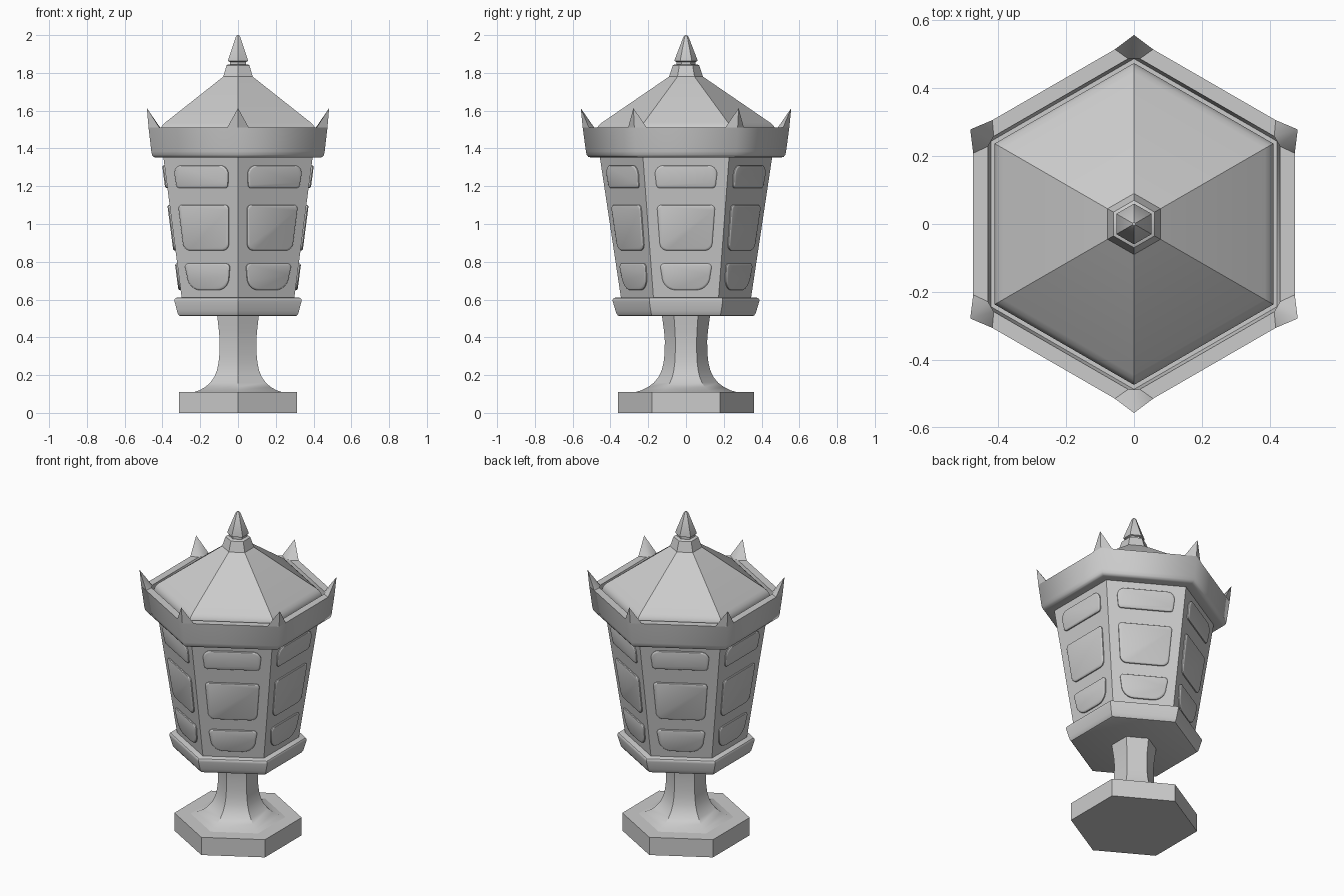
import bpy, bmesh
from math import sin, cos, pi, sqrt, radians
from mathutils import Vector

if "Cube" in bpy.data.objects:
    bpy.data.objects.remove(bpy.data.objects["Cube"])

C30 = sqrt(3) / 2


def finish(name, bm, angle=32):
    bmesh.ops.recalc_face_normals(bm, faces=bm.faces)
    me = bpy.data.meshes.new(name)
    bm.to_mesh(me)
    bm.free()
    ob = bpy.data.objects.new(name, me)
    bpy.context.collection.objects.link(ob)
    bpy.ops.object.select_all(action='DESELECT')
    ob.select_set(True)
    bpy.context.view_layer.objects.active = ob
    bpy.ops.object.shade_smooth_by_angle(angle=radians(angle))
    return ob


def corner(r, z, k):
    a = pi / 2 + k * pi / 3
    return Vector((r * cos(a), r * sin(a), z))


def hex_lathe(name, profile, closed=False, angle=32):
    """Sweep a (corner radius, height) profile around a hexagon."""
    bm = bmesh.new()
    rings = [[bm.verts.new(corner(r, z, k)) for k in range(6)] for r, z in profile]
    pairs = list(zip(rings, rings[1:]))
    if closed:
        pairs.append((rings[-1], rings[0]))
    else:
        bm.faces.new(rings[0])
        bm.faces.new(rings[-1])
    for a, b in pairs:
        for k in range(6):
            j = (k + 1) % 6
            bm.faces.new((a[k], a[j], b[j], b[k]))
    return finish(name, bm, angle)


# foot and flared stem
hex_lathe("base_plinth", [(0.36, 0), (0.36, 0.11)])
hex_lathe("stem", [(0.275, 0.108), (0.235, 0.12), (0.2, 0.137), (0.17, 0.16), (0.145, 0.19),
                   (0.129, 0.225), (0.119, 0.265), (0.114, 0.31), (0.112, 0.38),
                   (0.116, 0.43), (0.122, 0.475), (0.128, 0.52)])

# lower collar
hex_lathe("lower_collar", [(0.35, 0.512), (0.36, 0.515), (0.368, 0.525), (0.373, 0.54),
                           (0.388, 0.59), (0.388, 0.6), (0.383, 0.607), (0.375, 0.61)])

# tapered lantern body
R0, Z0, R1, Z1 = 0.343, 0.6, 0.457, 1.36


def body_r(z):
    return R0 + (R1 - R0) * (z - Z0) / (Z1 - Z0)


hex_lathe("lantern_body", [(R0, Z0), (R1, Z1)])


# raised rounded panels, three on each face
def panel_outline(zb, zt, rb, rt, inset):
    wb, wt = 0.365 * body_r(zb) - inset, 0.365 * body_r(zt) - inset
    zb, zt = zb + inset, zt - inset
    pts = []
    for cx, cz, r, a0 in ((wb - rb, zb + rb, rb, -90), (wt - rt, zt - rt, rt, 0),
                          (-wt + rt, zt - rt, rt, 90), (-wb + rb, zb + rb, rb, 180)):
        for i in range(7):
            a = radians(a0 + 15 * i)
            pts.append((cx + r * cos(a), cz + r * sin(a)))
    return pts


LAYERS = ((0, -0.003), (0, 0.006), (0.003, 0.010), (0.008, 0.012))
for label, spec in (("lower", (0.65, 0.79, 0.075, 0.02)),
                    ("middle", (0.86, 1.10, 0.04, 0.02)),
                    ("upper", (1.19, 1.31, 0.02, 0.045))):
    bm = bmesh.new()
    for k in range(6):
        a = k * pi / 3
        n, t = Vector((cos(a), sin(a), 0)), Vector((-sin(a), cos(a), 0))
        rings = [[bm.verts.new(n * (body_r(z) * C30 + d) + t * u + Vector((0, 0, z)))
                  for u, z in panel_outline(*spec, inset)] for inset, d in LAYERS]
        for p, q in zip(rings, rings[1:]):
            m = len(p)
            for i in range(m):
                j = (i + 1) % m
                bm.faces.new((p[i], p[j], q[j], q[i]))
        bm.faces.new(rings[-1])
    finish(label + "_panels", bm)

# crown band with hollow top
RIM_O, RIM_I, RIM_Z = 0.547, 0.497, 1.512
hex_lathe("crown_band", [(0.44, 1.352), (0.505, 1.352), (0.518, 1.356), (0.526, 1.366),
                         (0.53, 1.385), (RIM_O, RIM_Z), (RIM_I, RIM_Z), (0.487, 1.46),
                         (0.44, 1.46)], closed=True, angle=62)

# pointed spikes on the crown corners
bm = bmesh.new()
for k in range(6):
    o, i = corner(RIM_O, RIM_Z, k), corner(RIM_I, RIM_Z, k)
    sides = [o + (corner(RIM_O, RIM_Z, k + s) - o).normalized() * 0.065 for s in (1, -1)]
    inner = [i + (corner(RIM_I, RIM_Z, k + s) - i).normalized() * 0.02 for s in (1, -1)]
    base = [bm.verts.new(p) for p in (o, sides[0], inner[0], inner[1], sides[1])]
    tip = bm.verts.new(corner(0.557, 1.613, k))
    bm.faces.new(base)
    for a in range(5):
        bm.faces.new((base[a], base[(a + 1) % 5], tip))
finish("crown_spikes", bm)

# roof and finial
hex_lathe("roof", [(0.472, 1.45), (0.474, 1.495), (0.47, 1.51), (0.46, 1.524), (0.445, 1.537),
                   (0.09, 1.78), (0.07, 1.84), (0.06, 1.845)])
hex_lathe("finial", [(0.05, 1.835), (0.05, 1.858), (0.06, 1.862), (0.06, 1.87),
                     (0.014, 1.99), (0.005, 2.0)])
